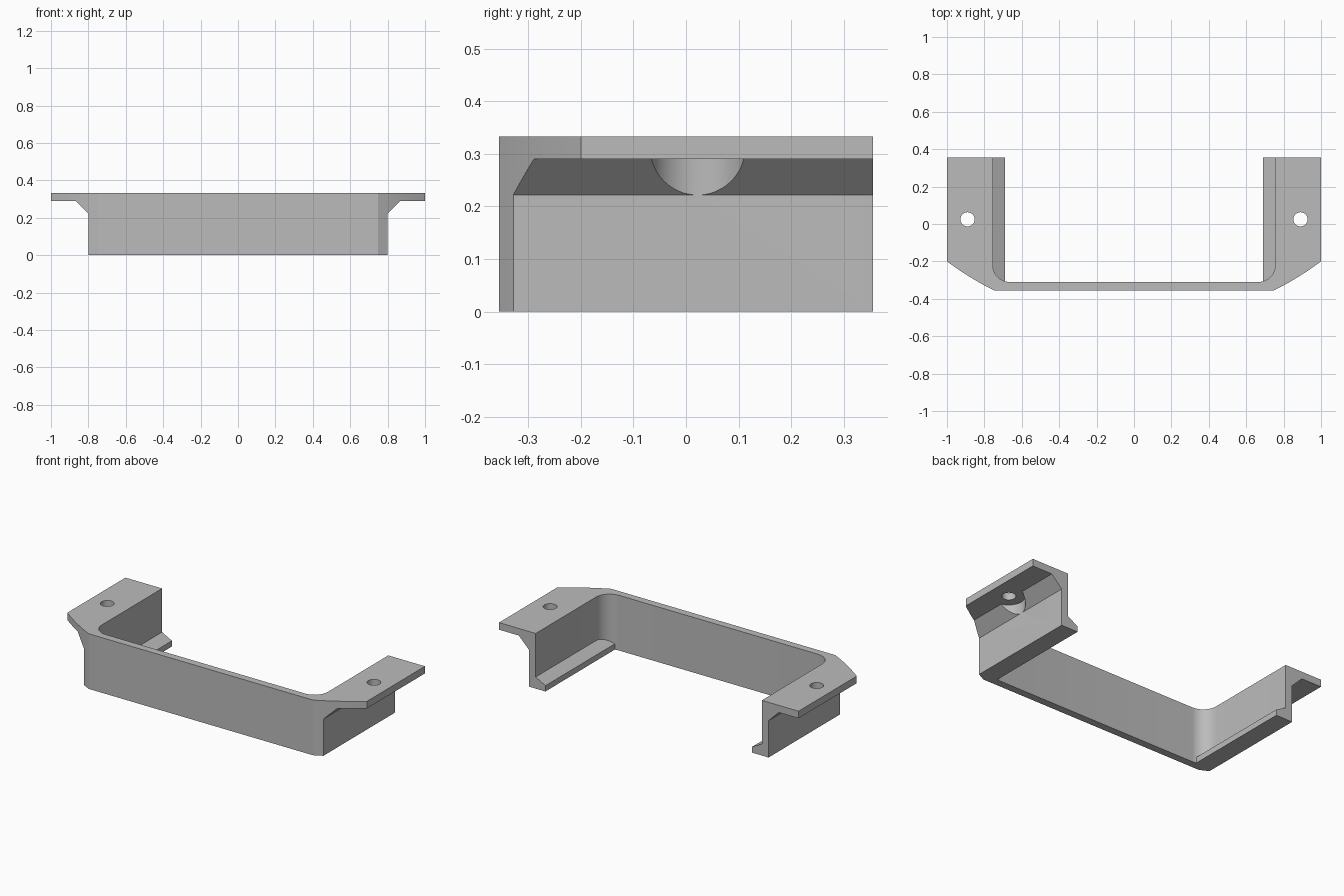
import bpy
import math
from mathutils import Vector

if "Cube" in bpy.data.objects:
    bpy.data.objects.remove(bpy.data.objects["Cube"], do_unlink=True)

H, BACK, FRONT = 0.333, 0.355, -0.355
WALL_OUT, WALL_IN, INNER_Y, R = 0.80, 0.755, -0.31, 0.09
FLANGE_Z, CHAMFER_Z, CHAMFER_X = 0.29, 0.222, 0.868
HOLE_X, HOLE_Y = 0.89, 0.022

grey = bpy.data.materials.new("plain grey")
grey.use_nodes = True
colour = (0.5, 0.5, 0.5, 1)
grey.diffuse_color = colour
grey.node_tree.nodes["Principled BSDF"].inputs["Base Color"].default_value = colour


def prism(name, points, axis, lo, hi):
    """Extrude a closed outline along z (xy points) or y (xz points)."""
    def place(p, t):
        return (p[0], p[1], t) if axis == "z" else (p[0], t, p[1])
    n = len(points)
    verts = [place(p, t) for t in (lo, hi) for p in points]
    faces = [tuple(range(n)), tuple(range(2 * n - 1, n - 1, -1))]
    faces += [(i, i + n, (i + 1) % n + n, (i + 1) % n) for i in range(n)]
    mesh = bpy.data.meshes.new(name)
    mesh.from_pydata(verts, [], faces)
    obj = bpy.data.objects.new(name, mesh)
    bpy.context.collection.objects.link(obj)
    bpy.ops.object.select_all(action="DESELECT")
    obj.select_set(True)
    bpy.context.view_layer.objects.active = obj
    bpy.ops.object.mode_set(mode="EDIT")
    bpy.ops.mesh.select_all(action="SELECT")
    bpy.ops.mesh.normals_make_consistent(inside=False)
    bpy.ops.object.mode_set(mode="OBJECT")
    return obj


def circle(x, y, r, n=48):
    return [(x + r * math.cos(math.tau * i / n), y + r * math.sin(math.tau * i / n))
            for i in range(n)]


def combine(target, tool, operation):
    mod = target.modifiers.new(tool.name, "BOOLEAN")
    mod.operation, mod.solver, mod.object = operation, "EXACT", tool
    tool.hide_render = True
    bpy.context.view_layer.objects.active = target
    bpy.ops.object.modifier_apply(modifier=mod.name)
    bpy.data.objects.remove(tool, do_unlink=True)


# Plan outline: gently curved front shoulder, flange side, rounded inner corner
start, bend, end = Vector((0.748, FRONT)), Vector((0.874, -0.2935)), Vector((1, -0.2))
half = []
for i in range(11):
    t = i / 10
    half.append(tuple(start * (1 - t) ** 2 + bend * 2 * t * (1 - t) + end * t * t))
half += [(1, BACK), (WALL_IN, BACK)]
for i in range(13):
    a = math.pi / 2 * i / 12
    half.append((WALL_IN - R + R * math.cos(a), INNER_Y + R - R * math.sin(a)))
outline = half + [(-x, y) for x, y in reversed(half)]
bracket = prism("bracket", outline, "z", 0, H)

for s in (1, -1):
    # Space under the flange, leaving a sloped support against the wall
    under = [(WALL_OUT, -0.1), (WALL_OUT, CHAMFER_Z), (CHAMFER_X, FLANGE_Z),
             (1.1, FLANGE_Z), (1.1, -0.1)]
    combine(bracket, prism("under_cutter", [(s * x, z) for x, z in under],
                           "y", -0.5, 0.5), "DIFFERENCE")
    # Screw head recess and screw hole
    combine(bracket, prism("recess_cutter", circle(s * HOLE_X, HOLE_Y, 0.0905),
                           "z", CHAMFER_Z - 0.002, FLANGE_Z), "DIFFERENCE")
    combine(bracket, prism("hole_cutter", circle(s * HOLE_X, HOLE_Y + 0.003, 0.038),
                           "z", 0.2, 0.5), "DIFFERENCE")
    # Sloped inner rail at the foot of the side wall
    rail = [(0.69, 0), (0.78, 0), (0.78, 0.07), (WALL_IN, 0.07), (0.69, 0.035)]
    combine(bracket, prism("rail", [(s * x, z) for x, z in rail],
                           "y", -0.33, BACK), "UNION")

bracket.data.materials.clear()
bracket.data.materials.append(grey)
for poly in bracket.data.polygons:
    poly.material_index = 0
bpy.ops.object.select_all(action="DESELECT")
bracket.select_set(True)
bpy.context.view_layer.objects.active = bracket
bpy.ops.object.shade_smooth_by_angle(angle=math.radians(20))
